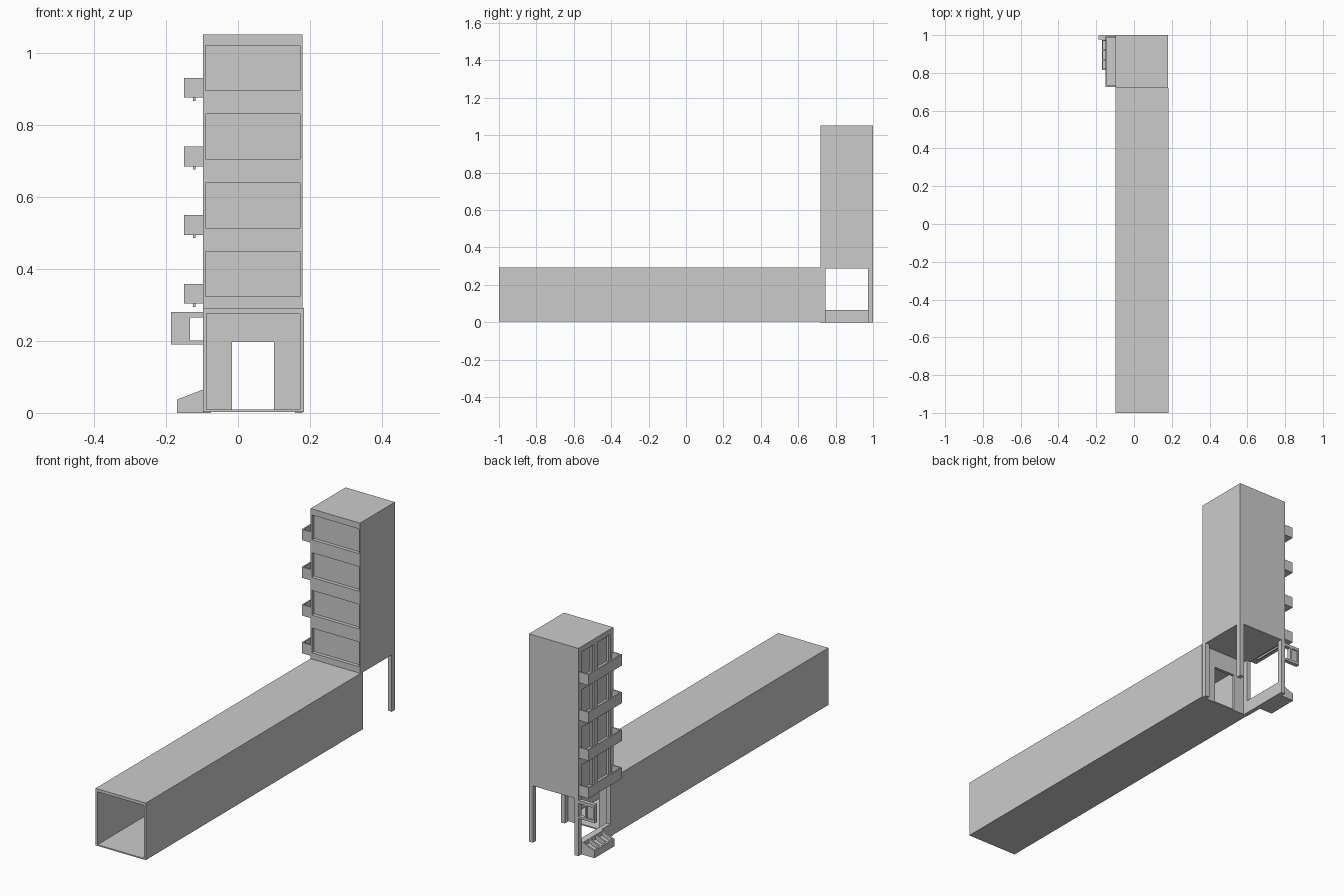
import bpy, bmesh

if "Cube" in bpy.data.objects:
    bpy.data.objects.remove(bpy.data.objects["Cube"])

grey = bpy.data.materials.new("concrete grey")
grey.diffuse_color = (0.6, 0.6, 0.6, 1)
grey.use_nodes = True
grey.node_tree.nodes["Principled BSDF"].inputs["Base Color"].default_value = grey.diffuse_color


def add_box(bm, x0, x1, y0, y1, z0, z1):
    vs = bmesh.ops.create_cube(bm, size=1)["verts"]
    for v in vs:
        v.co.x = x1 if v.co.x > 0 else x0
        v.co.y = y1 if v.co.y > 0 else y0
        v.co.z = z1 if v.co.z > 0 else z0


def add_prism(bm, profile, y0, y1):
    """Extrude an x-z profile along y."""
    face = bm.faces.new([bm.verts.new((x, y0, z)) for x, z in profile])
    new = bmesh.ops.extrude_face_region(bm, geom=[face])["geom"]
    for v in new:
        if isinstance(v, bmesh.types.BMVert):
            v.co.y = y1
    bmesh.ops.recalc_face_normals(bm, faces=bm.faces)


def finish(name, bm):
    mesh = bpy.data.meshes.new(name)
    bm.to_mesh(mesh)
    bm.free()
    obj = bpy.data.objects.new(name, mesh)
    mesh.materials.append(grey)
    bpy.context.collection.objects.link(obj)
    return obj


def boxes(name, *dims):
    bm = bmesh.new()
    for d in dims:
        add_box(bm, *d)
    return finish(name, bm)


def cut(obj, cutter):
    cutter.hide_render = True
    cutter.hide_viewport = True
    mod = obj.modifiers.new("cut", "BOOLEAN")
    mod.operation = "DIFFERENCE"
    mod.solver = "EXACT"
    mod.object = cutter


L, R = -0.097, 0.18          # tower sides
F, B = 0.72, 1.0             # tower front and back
FLOOR = 0.191                # storey height

# Long hollow corridor, open at the front, with a doorway in its end wall
corridor = boxes("corridor", (-0.098, 0.183, -1, F, 0.003, 0.292))
cut(corridor, boxes("corridor_hollow_cutter", (-0.087, 0.173, -1.1, 0.705, 0.009, 0.277)))
cut(corridor, boxes("doorway_cutter", (-0.017, 0.10, 0.65, 0.8, 0.009, 0.197)))

# Tower with shallow front windows and two recessed bays per storey on the left
tower = boxes("tower", (L, R, F, B, 0.288, 1.053))
front_cuts, side_cuts = [], []
for i in range(4):
    z = i * FLOOR
    front_cuts.append((-0.09, 0.173, F - 0.05, F + 0.018, 0.324 + z, 0.449 + z))
    for y0, y1 in ((0.742, 0.848), (0.874, 0.972)):
        side_cuts.append((L - 0.05, L + 0.018, y0, y1, 0.315 + z, 0.452 + z))
cut(tower, boxes("front_window_cutter", *front_cuts))
cut(tower, boxes("side_window_cutter", *side_cuts))

# Slim frames in the side bays
for i in range(4):
    z = i * FLOOR
    frames = []
    for y0, y1 in ((0.742, 0.848), (0.874, 0.972)):
        x0, x1, t = L + 0.008, L + 0.019, 0.007
        frames += [(x0, x1, y0, y0 + t, 0.315 + z, 0.452 + z),
                   (x0, x1, y1 - t, y1, 0.315 + z, 0.452 + z),
                   (x0, x1, y0 + t, y1 - t, 0.445 + z, 0.452 + z)]
    boxes("side_window_frame", *frames)

# Tray balconies with a light strip beneath each
for i in range(4):
    z0, z1 = 0.304 + i * FLOOR, 0.359 + i * FLOOR
    y0, y1, x0, t = 0.725, 0.995, -0.15, 0.007
    boxes("balcony",
          (x0, L, y0, y1, z0, z0 + t),
          (x0, x0 + t, y0, y1, z0 + t, z1),
          (x0 + t, L, y0, y0 + t, z0 + t, z1),
          (x0 + t, L, y1 - t, y1, z0 + t, z1))
    boxes("balcony_light", (-0.125, -0.118, 0.77, 0.95, z0 - 0.009, z0))

# Corner columns carrying the tower
for y0, y1 in ((F, 0.745), (0.974, B)):
    for x0, x1 in ((L, L + 0.022), (R - 0.022, R)):
        boxes("column", (x0, x1, y0, y1, 0, 0.29))

# Low wall between the left columns
boxes("low_wall", (L, L + 0.022, 0.745, 0.974, 0, 0.065))

# Sloped block with three troughs outside the low wall
bm = bmesh.new()
add_prism(bm, [(-0.17, 0), (-0.17, 0.037), (L, 0.065), (L, 0)], 0.815, 0.975)
ramp = finish("sloped_block", bm)
bm = bmesh.new()
for i in range(3):
    y = 0.823 + i * 0.051
    add_prism(bm, [(-0.164, 0.017), (-0.164, 0.08), (-0.105, 0.08), (-0.105, 0.040)],
              y, y + 0.043)
cut(ramp, finish("trough_cutter", bm))

# Side sign hung from the back left column, with a recessed panel on both faces
sign = boxes("sign_board", (-0.187, -0.133, 0.978, 0.998, 0.19, 0.281))
cut(sign, boxes("sign_panel_cutter",
                (-0.178, -0.142, 0.992, 1.02, 0.203, 0.266)))
boxes("sign_arms",
      (-0.133, L, 0.978, 0.998, 0.266, 0.281),
      (-0.133, L, 0.978, 0.998, 0.19, 0.201))
